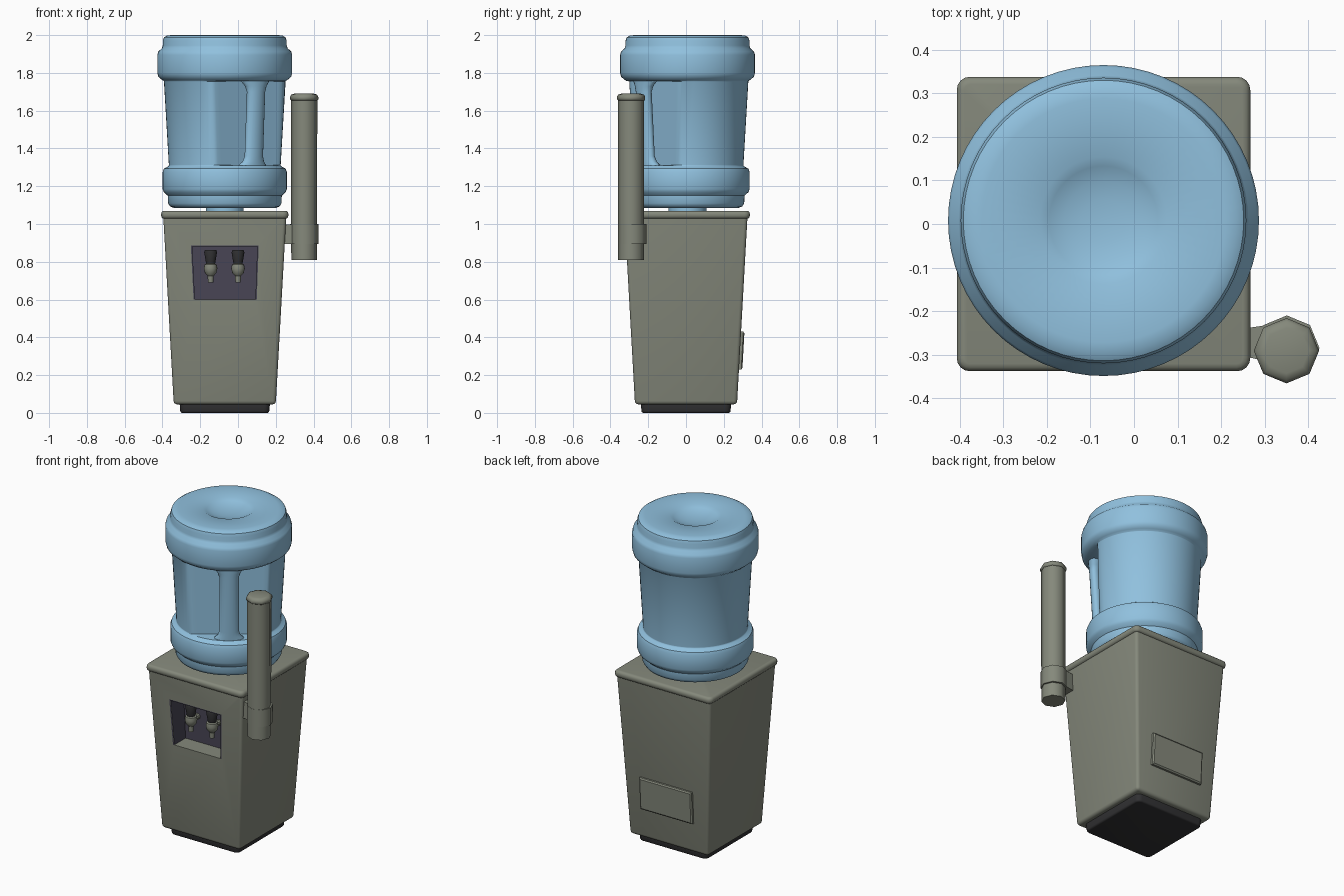
import bpy, bmesh, math
from mathutils import Vector

if "Cube" in bpy.data.objects:
    bpy.data.objects.remove(bpy.data.objects["Cube"])

CX, BY = -0.07, 0.008           # cabinet centre in x, bottle centre in y


def material(name, rgb):
    m = bpy.data.materials.new(name)
    m.diffuse_color = (*rgb, 1)
    m.use_nodes = True
    m.node_tree.nodes["Principled BSDF"].inputs["Base Color"].default_value = m.diffuse_color
    return m


GREY = material("warm grey", (0.235, 0.25, 0.20))
BLUE = material("bottle blue", (0.28, 0.53, 0.73))
PURPLE = material("dark purple", (0.065, 0.06, 0.09))
BLACK = material("near black", (0.03, 0.03, 0.032))


def finish(bm, name, mats, angle=35):
    bmesh.ops.recalc_face_normals(bm, faces=bm.faces)
    me = bpy.data.meshes.new(name)
    bm.to_mesh(me)
    bm.free()
    for m in mats:
        me.materials.append(m)
    ob = bpy.data.objects.new(name, me)
    bpy.context.collection.objects.link(ob)
    bpy.ops.object.select_all(action='DESELECT')
    ob.select_set(True)
    bpy.context.view_layer.objects.active = ob
    bpy.ops.object.shade_smooth_by_angle(angle=math.radians(angle))
    return ob


def loft(name, rings, mat, angle=35):
    """Skin a stack of equal rings and cap both ends."""
    bm = bmesh.new()
    vs = [[bm.verts.new(p) for p in r] for r in rings]
    n = len(rings[0])
    for a, b in zip(vs, vs[1:]):
        for i in range(n):
            j = (i + 1) % n
            bm.faces.new((a[i], a[j], b[j], b[i]))
    bm.faces.new(vs[0])
    bm.faces.new(vs[-1])
    return finish(bm, name, [mat], angle)


def ring(x, y, z, r, n):
    return [Vector((x + r * math.cos(2 * math.pi * i / n),
                    y + r * math.sin(2 * math.pi * i / n), z)) for i in range(n)]


def lathe(name, x, y, profile, mat, n=16, angle=35):
    return loft(name, [ring(x, y, z, r, n) for r, z in profile], mat, angle)


def rect(z, hx, hy):
    return [Vector((CX + sx * hx, sy * hy, z))
            for sx, sy in ((-1, -1), (1, -1), (1, 1), (-1, 1))]


def rounded_box(name, z0, z1, h0, h1, mat, corner, edge):
    """Square frustum with rounded upright corners and softened rims."""
    bm = bmesh.new()
    a = [bm.verts.new(p) for p in rect(z0, *h0)]
    b = [bm.verts.new(p) for p in rect(z1, *h1)]
    for i in range(4):
        j = (i + 1) % 4
        bm.faces.new((a[i], a[j], b[j], b[i]))
    bm.faces.new(a)
    bm.faces.new(b)
    up = [e for e in bm.edges if abs(e.verts[0].co.z - e.verts[1].co.z) > 0.01]
    bmesh.ops.bevel(bm, geom=up, offset=corner, segments=4, profile=0.5, affect='EDGES')
    bmesh.ops.recalc_face_normals(bm, faces=bm.faces)
    rim = [e for e in bm.edges if abs(e.verts[0].co.z - e.verts[1].co.z) < 1e-4]
    bmesh.ops.bevel(bm, geom=rim, offset=edge, segments=3, profile=0.5, affect='EDGES')
    return finish(bm, name, [mat])


# Foot and lid
rounded_box("base", 0, 0.06, (0.235, 0.235), (0.24, 0.24), BLACK, 0.03, 0.01)
rounded_box("lid", 1.028, 1.07, (0.337, 0.338), (0.337, 0.338), GREY, 0.03, 0.017)


# Tapered cabinet with a tap recess in the front
def half(z):
    return 0.27 + (z - 0.045) * 0.055 / 0.985


bm = bmesh.new()
a = [bm.verts.new(p) for p in rect(0.045, half(0.045), half(0.045))]
b = [bm.verts.new(p) for p in rect(1.04, half(1.04), half(1.04))]
hole = [(-0.228, 0.60), (0.092, 0.60), (0.102, 0.88), (-0.242, 0.88)]
c = [bm.verts.new((x, -half(z), z)) for x, z in hole]
d = [bm.verts.new((x, -0.19, z)) for x, z in hole]
front = [a[0], a[1], b[1], b[0]]
for i in range(4):
    j = (i + 1) % 4
    bm.faces.new((front[i], front[j], c[j], c[i]))
    wall = bm.faces.new((c[i], c[j], d[j], d[i]))
    wall.material_index = 0 if i == 0 else 1       # the floor stays grey
    if i:
        bm.faces.new((a[i], a[j], b[j], b[i]))
bm.faces.new(d).material_index = 1
bm.faces.new(a)
bm.faces.new(b)
bmesh.ops.recalc_face_normals(bm, faces=bm.faces)
edges = [e for e in bm.edges if
         (e.verts[0] in a and e.verts[1] in a) or
         any(e.verts[0] in (a[i], b[i]) and e.verts[1] in (a[i], b[i]) for i in range(4))]
bmesh.ops.bevel(bm, geom=edges, offset=0.018, segments=3, profile=0.5, affect='EDGES')
finish(bm, "cabinet", [GREY, PURPLE])

# Thin dark trim around the recess
bm = bmesh.new()
for i in range(4):
    q = []
    for k, s in ((i, 1), ((i + 1) % 4, 1), ((i + 1) % 4, 1.045), (i, 1.045)):
        x, z = hole[k]
        x, z = CX + (x - CX) * s, (0.74 + (z - 0.74) * s if z > 0.7 else z)
        q.append(bm.verts.new((x, -half(z) - 0.003, z)))
    if i:
        bm.faces.new(q)
finish(bm, "recess_trim", [PURPLE])

# Pair of taps
for side, x in (("left", -0.145), ("right", 0.0)):
    y = -0.255
    lathe(side + "_tap_lever", x, y,
          [(0.02, 0.775), (0.024, 0.79), (0.034, 0.85), (0.03, 0.862)], BLACK)
    lathe(side + "_tap", x, y,
          [(0.014, 0.69), (0.016, 0.725), (0.03, 0.74), (0.036, 0.765),
           (0.032, 0.785), (0.02, 0.792)], GREY)
    loft(side + "_tap_pipe",
         [[Vector((x + p.x, yy, 0.76 + p.y)) for p in ring(0, 0, 0, 0.018, 10)]
          for yy in (y, -0.188)], GREY)


# Panel on the back
def panel(off, m):
    return [Vector((x, half(z) + off, z)) for x, z in
            ((-0.25 + m, 0.23 + m), (0.11 - m, 0.23 + m), (0.11 - m, 0.43 - m), (-0.25 + m, 0.43 - m))]


loft("back_panel", [panel(-0.01, 0), panel(0.012, 0), panel(0.018, 0.008)], GREY)

# Bottle: lathe whose middle is cut flat behind the handle
DIR = Vector((math.sin(math.radians(35.5)), -math.cos(math.radians(35.5)), 0))
TAN = Vector((-DIR.y, DIR.x, 0))
CENTRE = Vector((CX, BY, 0))
profile = [(0.10, 1.04), (0.10, 1.085), (0.27, 1.085), (0.29, 1.093), (0.30, 1.11), (0.302, 1.15),
           (0.322, 1.168), (0.329, 1.185), (0.329, 1.275), (0.322, 1.293), (0.30, 1.305), (0.296, 1.31),
           (0.296, 1.312), (0.322, 1.755),
           (0.323, 1.757), (0.335, 1.765), (0.352, 1.78), (0.357, 1.80), (0.357, 1.895),
           (0.352, 1.913), (0.333, 1.93), (0.328, 1.945), (0.328, 1.97), (0.322, 1.988), (0.305, 1.998),
           (0.28, 2.0), (0.146, 2.0), (0.125, 1.988), (0.09, 1.976), (0.05, 1.969), (0.012, 1.967)]
rings = []
for r, z in profile:
    pts = ring(CX, BY, z, r, 64)
    if 1.311 < z < 1.756:
        for p in pts:
            t = (p - CENTRE).dot(DIR)
            if t > 0.21:
                p -= DIR * (t - 0.21)
    rings.append(pts)
loft("bottle", rings, BLUE, 40)

# Bottle handle: oval bar flared at both ends
rings = []
for z, w, h in ((1.28, 0.10, 0.05), (1.31, 0.085, 0.045), (1.33, 0.065, 0.038), (1.36, 0.055, 0.034),
                (1.70, 0.055, 0.034), (1.73, 0.065, 0.038), (1.755, 0.085, 0.045), (1.79, 0.10, 0.05)):
    r = 0.296 + (z - 1.31) * 0.058 - h
    rings.append([CENTRE + DIR * (r + h * math.cos(t)) + TAN * (w * math.sin(t)) + Vector((0, 0, z))
                  for t in (2 * math.pi * i / 20 for i in range(20))])
loft("bottle_handle", rings, BLUE, 40)

# Cup dispenser tube, cap, clamp and arm
TX, TY = 0.35, -0.291
lathe("cup_tube", TX, TY, [(0.068, 0.81), (0.07, 1.665)], GREY, 8, 50)
lathe("cup_tube_cap", TX, TY,
      [(0.07, 1.655), (0.075, 1.66), (0.075, 1.673), (0.068, 1.685), (0.052, 1.69)], GREY, 8, 50)
lathe("cup_clamp", TX + 0.001, TY + 0.006, [(0.075, 0.893), (0.075, 1.0)], GREY, 8, 50)
loft("clamp_arm", [[Vector((x, y, z)) for x, y in
                    ((0.22, -0.295), (0.30, -0.315), (0.32, -0.23), (0.22, -0.245))]
                   for z in (0.895, 0.998)], GREY)
